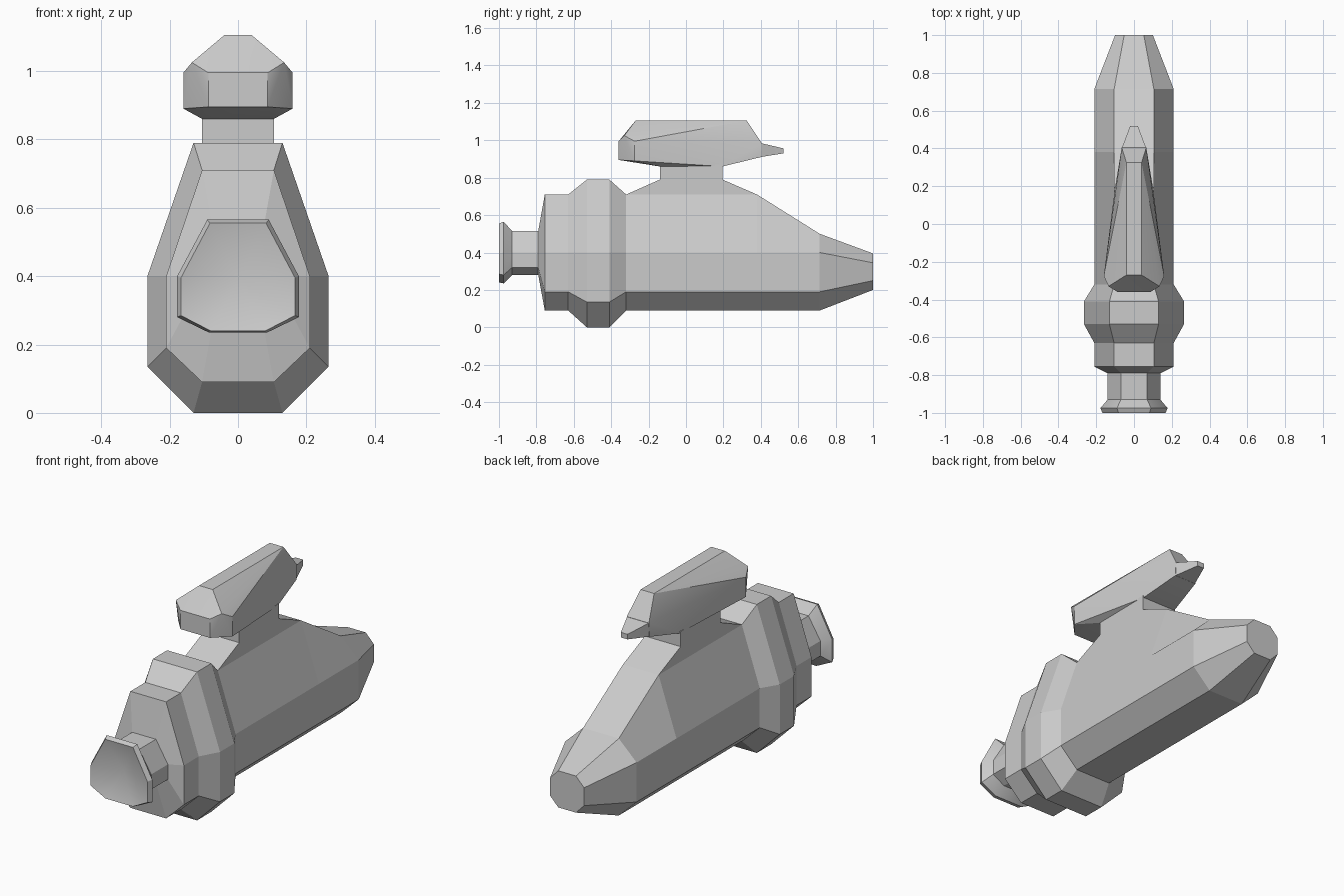
import bpy, bmesh
from math import radians

if "Cube" in bpy.data.objects:
    bpy.data.objects.remove(bpy.data.objects["Cube"])


def finish(name, bm, smooth=None):
    bmesh.ops.recalc_face_normals(bm, faces=bm.faces[:])
    mesh = bpy.data.meshes.new(name)
    bm.to_mesh(mesh)
    bm.free()
    obj = bpy.data.objects.new(name, mesh)
    bpy.context.collection.objects.link(obj)
    if smooth:
        bpy.ops.object.select_all(action='DESELECT')
        obj.select_set(True)
        bpy.context.view_layer.objects.active = obj
        bpy.ops.object.shade_smooth_by_angle(angle=radians(smooth))
    return obj


def loft(name, stations, dish=None, smooth=None):
    """Skin eight-sided sections: (y, section); optional dished front centre."""
    bm = bmesh.new()
    rings = []
    for y, (b, w, t, zb, z1, z2, zt) in stations:
        half = [(b, zb), (w, z1), (w, z2), (t, zt)]
        pts = half + [(-x, z) for x, z in reversed(half)]
        rings.append([bm.verts.new((x, y, z)) for x, z in pts])
    for r, s in zip(rings, rings[1:]):
        for i in range(8):
            j = (i + 1) % 8
            bm.faces.new((r[i], r[j], s[j], s[i]))
    if dish:
        c = bm.verts.new(dish)
        for i in range(8):
            bm.faces.new((rings[0][i], rings[0][(i + 1) % 8], c))
    else:
        bm.faces.new(rings[0])
    bm.faces.new(rings[-1])
    return finish(name, bm, smooth)


def mirrored_hull(name, points):
    """Convex solid from points given on the +x side only."""
    bm = bmesh.new()
    for x, y, z in points:
        bm.verts.new((x, y, z))
        bm.verts.new((-x, y, z))
    bmesh.ops.convex_hull(bm, input=bm.verts[:])
    bmesh.ops.dissolve_limit(bm, angle_limit=radians(1),
                             verts=bm.verts[:], edges=bm.edges[:])
    return finish(name, bm, 20)


# Sections: bottom half-width, side, top half-width, then four heights
body = (0.105, 0.21, 0.105, 0.09, 0.19, 0.40, 0.71)
collar = (0.13, 0.265, 0.13, 0.0, 0.135, 0.40, 0.79)
neck = (0.07, 0.14, 0.07, 0.28, 0.32, 0.40, 0.515)
rim = (0.085, 0.178, 0.09, 0.235, 0.28, 0.40, 0.565)
lip = (0.08, 0.167, 0.082, 0.24, 0.285, 0.395, 0.555)
shoulder = (0.105, 0.21, 0.105, 0.09, 0.19, 0.40, 0.50)
tail = (0.052, 0.10, 0.052, 0.20, 0.25, 0.345, 0.395)

# Main hull with collar and tapering tail
loft("main_hull", [(-0.79, neck), (-0.755, body), (-0.63, body),
                   (-0.53, collar), (-0.41, collar), (-0.32, body),
                   (0.38, body), (0.715, shoulder), (1.0, tail)])

# Front dish on its neck
loft("front_dish", [(-1.0, lip), (-0.975, rim), (-0.93, neck), (-0.785, neck)],
     dish=(0, -0.955, 0.39), smooth=25)

# Pylon between hull and upper pod
bm = bmesh.new()
profile = [(-0.32, 0.71), (-0.14, 0.79), (-0.14, 0.87),
           (0.195, 0.87), (0.195, 0.79), (0.38, 0.71)]
face = bm.faces.new([bm.verts.new((-0.105, y, z)) for y, z in profile])
side = bmesh.ops.extrude_face_region(bm, geom=[face])
bmesh.ops.translate(bm, vec=(0.21, 0, 0),
                    verts=[v for v in side["geom"] if isinstance(v, bmesh.types.BMVert)])
finish("pylon", bm)

# Upper pod, tapering rearward
mirrored_hull("upper_pod", [
    (0.087, -0.36, 0.895), (0.087, -0.36, 0.995),
    (0.16, -0.275, 0.89), (0.16, -0.275, 0.995), (0.135, -0.33, 1.025),
    (0.04, -0.27, 1.105), (0.04, 0.325, 1.105),
    (0.065, 0.405, 0.985), (0.065, 0.40, 0.91),
    (0.105, -0.14, 0.86), (0.10, 0.195, 0.86)])

# Thin tail point behind the pod
mirrored_hull("pod_tail", [
    (0.065, 0.40, 0.985), (0.065, 0.395, 0.91),
    (0.02, 0.52, 0.957), (0.02, 0.52, 0.93)])
